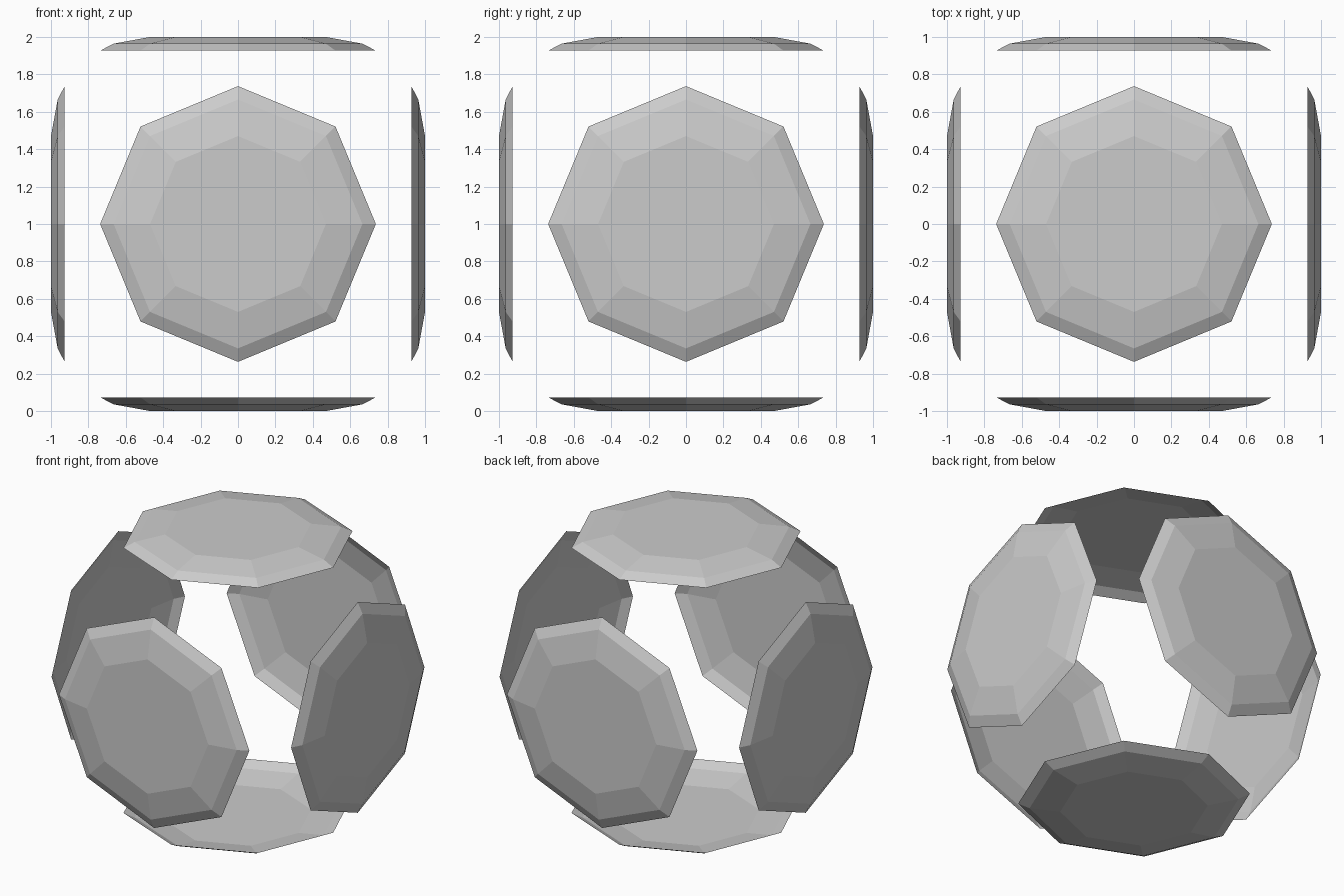
import bpy, bmesh
from math import sin, cos, pi
from mathutils import Matrix, Vector

if "Cube" in bpy.data.objects:
    bpy.data.objects.remove(bpy.data.objects["Cube"])

SIDES = 8
# (radius, distance from the centre) from rim to flat cap
PROFILE = [(0.737, 0.927), (0.665, 0.964), (0.47, 1.0)]
CENTRE = Vector((0, 0, 1))


def faceted_plate(name, rotation):
    """Open octagonal dish with two bevelled bands and a flat cap."""
    bm = bmesh.new()
    rings = [[bm.verts.new((r * cos(2 * pi * i / SIDES), r * sin(2 * pi * i / SIDES), h))
              for i in range(SIDES)] for r, h in PROFILE]
    for low, high in zip(rings, rings[1:]):
        for i in range(SIDES):
            j = (i + 1) % SIDES
            bm.faces.new((low[i], low[j], high[j], high[i]))
    bm.faces.new(rings[-1])
    bm.transform(Matrix.Translation(CENTRE) @ rotation)
    mesh = bpy.data.meshes.new(name)
    bm.to_mesh(mesh)
    bm.free()
    bpy.context.collection.objects.link(bpy.data.objects.new(name, mesh))


# One plate on each side of an invisible cube
for name, angle, axis in [("top_plate", 0, 'X'), ("bottom_plate", pi, 'X'),
                          ("front_plate", pi / 2, 'X'), ("back_plate", -pi / 2, 'X'),
                          ("right_plate", pi / 2, 'Y'), ("left_plate", -pi / 2, 'Y')]:
    faceted_plate(name, Matrix.Rotation(angle, 4, axis))
